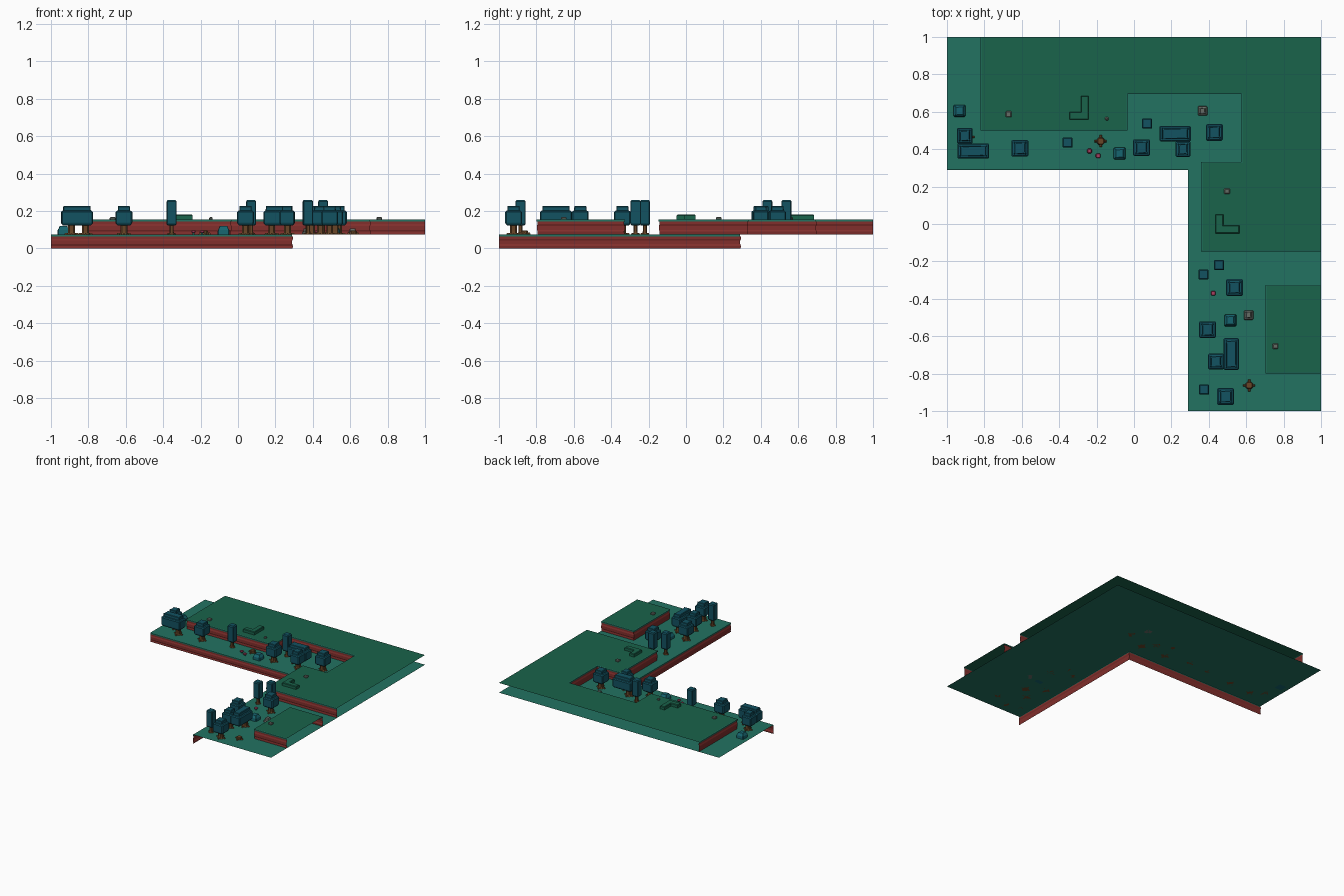
import bpy, bmesh, math
from mathutils import Vector

if "Cube" in bpy.data.objects:
    bpy.data.objects.remove(bpy.data.objects["Cube"])

LOW, HIGH = 0.075, 0.155


def material(name, r, g, b):
    m = bpy.data.materials.new(name)
    m.diffuse_color = (r, g, b, 1)
    m.use_nodes = True
    m.node_tree.nodes["Principled BSDF"].inputs["Base Color"].default_value = m.diffuse_color
    return m


GRASS = material("grass", 0.016, 0.17, 0.12)
MEADOW = material("upper_grass", 0.01, 0.125, 0.07)
CLIFF = material("cliff", 0.22, 0.028, 0.025)
LEAF = material("leaf", 0.006, 0.085, 0.12)
BUSH = material("bush", 0.008, 0.13, 0.16)
BARK = material("bark", 0.14, 0.06, 0.02)
STONE = material("stone", 0.13, 0.15, 0.13)
PETAL = material("petal", 0.4, 0.05, 0.12)


def finish(name, bm, *mats):
    bm.normal_update()
    mesh = bpy.data.meshes.new(name)
    bm.to_mesh(mesh)
    bm.free()
    for m in mats:
        mesh.materials.append(m)
    ob = bpy.data.objects.new(name, mesh)
    bpy.context.collection.objects.link(ob)
    return ob


def sheet(name, poly, z, mat):
    bm = bmesh.new()
    bm.faces.new([bm.verts.new((x, y, z)) for x, y in poly])
    finish(name, bm, mat)


def offset_path(path, d, closed=False):
    """Shift a path to its right by d with mitred corners."""
    pts, out, n = [Vector(p) for p in path], [], len(path)
    for i, p in enumerate(pts):
        dirs = []
        if closed or i > 0:
            dirs.append((p - pts[i - 1]).normalized())
        if closed or i < n - 1:
            dirs.append((pts[(i + 1) % n] - p).normalized())
        norms = [Vector((v.y, -v.x)) for v in dirs]
        m = sum(norms, Vector((0, 0))).normalized()
        out.append(p + m * d / m.dot(norms[0]))
    return out


def cliff(name, path, z0, z1):
    """Earth wall with a slight belly and a grass lip along the top."""
    h = z1 - z0
    prof = [(0, z1), (0.006, z1 - 0.002), (0.006, z1 - 0.011), (0.001, z1 - 0.012),
            (0.001, z0 + h * 0.68), (0.005, z0 + h * 0.55), (0.005, z0 + h * 0.3),
            (0.001, z0 + h * 0.18), (0.003, z0)]
    bm = bmesh.new()
    rows = [[bm.verts.new((p.x, p.y, z)) for p in offset_path(path, d)] for d, z in prof]
    for k, (a, b) in enumerate(zip(rows, rows[1:])):
        for i in range(len(path) - 1):
            f = bm.faces.new((a[i], b[i], b[i + 1], a[i + 1]))
            f.material_index = 0 if k < 3 else 1
    finish(name, bm, GRASS, CLIFF)


def stack(name, poly, levels, mat):
    """Loft a counter-clockwise outline through (z, inset) levels."""
    bm = bmesh.new()
    rings = [[bm.verts.new((p.x, p.y, z)) for p in offset_path(poly, -s, True)]
             for z, s in levels]
    n = len(poly)
    for a, b in zip(rings, rings[1:]):
        for i in range(n):
            j = (i + 1) % n
            bm.faces.new((a[i], a[j], b[j], b[i]))
    bm.faces.new(rings[-1])
    bm.faces.new(rings[0][::-1])
    finish(name, bm, mat)


def rect(x, y, w, d, c=0.0):
    """Rectangle outline, with cut corners when c is given."""
    w, d = w / 2, d / 2
    if not c:
        return [(x - w, y - d), (x + w, y - d), (x + w, y + d), (x - w, y + d)]
    return [(x - w + c, y - d), (x + w - c, y - d), (x + w, y - d + c), (x + w, y + d - c),
            (x + w - c, y + d), (x - w + c, y + d), (x - w, y + d - c), (x - w, y - d + c)]


def trunk(x, y, w=0.036):
    stack("trunk", rect(x, y, w, w, w * 0.2),
          [(LOW, -0.006), (LOW + 0.008, -0.001), (LOW + 0.016, 0), (0.135, 0)], BARK)
    for a, b in ((2.1, 0.3), (0.3, 2.1)):
        stack("trunk_root", rect(x, y, w * a, w * b), [(LOW, 0), (LOW + 0.008, 0.003)], BARK)


def canopy(x, y, w=0.086, d=0.086):
    stack("canopy", rect(x, y, w, d, 0.006),
          [(0.122, 0.012), (0.134, 0.001), (0.14, 0), (0.193, 0), (0.2, 0.006), (0.202, 0.014),
           (0.203, 0.015), (0.222, 0.016), (0.226, 0.02)], LEAF)


def tall_tree(x, y):
    trunk(x, y, 0.022)
    stack("tall_canopy", rect(x, y, 0.054, 0.054, 0.004),
          [(0.122, 0.006), (0.13, 0), (0.25, 0), (0.258, 0.006)], LEAF)


# ground sheets
sheet("lower_ground", [(-1, 0.295), (0.295, 0.295), (0.295, -1), (1, -1), (1, 1), (-1, 1)],
      LOW, GRASS)
upper = [(-0.815, 1), (-0.815, 0.505), (-0.04, 0.505), (-0.04, 0.7), (0.58, 0.7),
         (0.58, 0.325), (0.365, 0.325), (0.365, -0.14), (1, -0.14)]
sheet("upper_ground", upper + [(1, 1)], HIGH, MEADOW)
small = [(1, -0.332), (0.708, -0.332), (0.708, -0.792), (1, -0.792)]
sheet("small_plateau", small, HIGH, MEADOW)

# cliffs, only along the inner edges
cliff("lower_cliff", [(-1, 0.295), (0.295, 0.295), (0.295, -1)], 0, LOW)
cliff("upper_cliff", upper, LOW, HIGH)
cliff("small_cliff", small, LOW, HIGH)

# round trees
for x, y in [(-0.61, 0.405), (0.04, 0.408), (0.43, 0.49), (0.537, -0.34),
             (0.393, -0.565), (0.49, -0.922)]:
    trunk(x, y)
    canopy(x, y, 0.09, 0.09)

# paired trees: long canopy beside a square one
for x, y, w, d in [(-0.86, 0.39, 0.17, 0.082), (-0.905, 0.472, 0.084, 0.084),
                   (0.22, 0.483, 0.168, 0.084), (0.262, 0.4, 0.08, 0.084),
                   (0.52, -0.695, 0.084, 0.17), (0.438, -0.735, 0.086, 0.084)]:
    canopy(x, y, w, d)
for x, y in [(-0.815, 0.39), (-0.89, 0.465), (0.18, 0.483), (0.265, 0.405),
             (0.52, -0.65), (0.44, -0.735)]:
    trunk(x, y)

# tall trees
for x, y in [(-0.355, 0.435), (0.07, 0.537), (0.455, -0.22), (0.372, -0.27), (0.375, -0.885)]:
    tall_tree(x, y)

# bushes
for x, y in [(-0.933, 0.605), (-0.077, 0.377), (0.515, -0.515)]:
    stack("bush", rect(x, y, 0.064, 0.064, 0.005),
          [(LOW, 0), (0.098, 0.001), (0.108, 0.008), (0.118, 0.014)], BUSH)

# boulders and pebbles
for x, y in [(0.367, 0.605), (0.613, -0.487)]:
    stack("boulder", rect(x, y, 0.05, 0.05, 0.004),
          [(LOW, 0), (0.088, 0.002), (0.093, 0.01), (0.107, 0.014)], STONE)
for x, y, s in [(-0.67, 0.587, 0.032), (-0.145, 0.563, 0.018), (0.497, 0.175, 0.03),
                (0.756, -0.653, 0.03)]:
    stack("pebble", rect(x, y, s, s, 0.004), [(HIGH, 0), (HIGH + 0.008, 0), (HIGH + 0.013, 0.005)],
          STONE)

# L-shaped grass steps
for name, poly in [
        ("grass_step_back", [(-0.345, 0.558), (-0.242, 0.558), (-0.242, 0.685), (-0.284, 0.685),
                             (-0.284, 0.6), (-0.345, 0.6)]),
        ("grass_step_right", [(0.435, -0.05), (0.563, -0.05), (0.563, -0.008), (0.478, -0.008),
                              (0.478, 0.052), (0.435, 0.052)])]:
    stack(name, poly, [(HIGH, 0), (HIGH + 0.021, 0), (HIGH + 0.025, 0.004)], MEADOW)

# tree stumps with four roots
for x, y in [(-0.178, 0.443), (0.616, -0.863)]:
    stack("stump", rect(x, y, 0.04, 0.04, 0.01), [(LOW, 0), (0.092, 0.002), (0.095, 0.005)], BARK)
    for w, d in ((0.064, 0.012), (0.012, 0.064)):
        stack("stump_root", rect(x, y, w, d), [(LOW, 0), (0.084, 0.003)], BARK)

# flowers
for x, y in [(-0.238, 0.39), (-0.192, 0.365), (0.424, -0.37)]:
    stack("flower_stem", rect(x, y, 0.01, 0.01), [(LOW, 0), (0.084, 0)], GRASS)
    stack("flower", rect(x, y, 0.026, 0.026, 0.006), [(0.083, 0.004), (0.088, 0), (0.095, 0.004)],
          PETAL)
